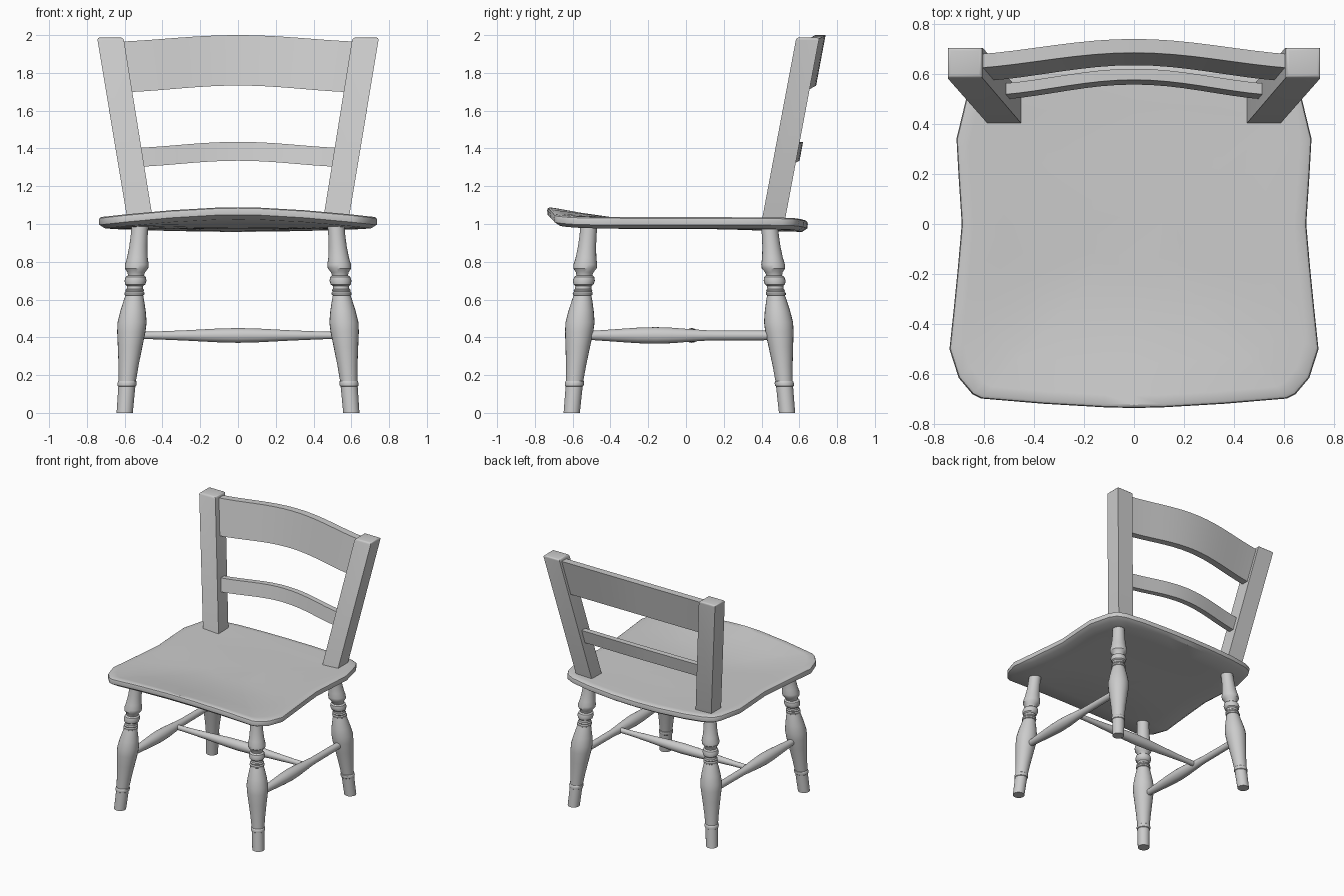
import bpy, bmesh, math
from mathutils import Vector

if "Cube" in bpy.data.objects:
    bpy.data.objects.remove(bpy.data.objects["Cube"])

X, Y, Z = Vector((1, 0, 0)), Vector((0, 1, 0)), Vector((0, 0, 1))


def finish(name, bm, angle=35):
    bmesh.ops.recalc_face_normals(bm, faces=bm.faces[:])
    me = bpy.data.meshes.new(name)
    bm.to_mesh(me)
    bm.free()
    ob = bpy.data.objects.new(name, me)
    bpy.context.collection.objects.link(ob)
    bpy.ops.object.select_all(action='DESELECT')
    ob.select_set(True)
    bpy.context.view_layer.objects.active = ob
    bpy.ops.object.shade_smooth_by_angle(angle=math.radians(angle))
    return ob


def bridge(bm, a, b):
    n = len(a)
    for i in range(n):
        bm.faces.new((a[i], a[(i + 1) % n], b[(i + 1) % n], b[i]))


def lathe(name, p0, p1, profile, u, v, sides=24):
    """Turned part from p0 to p1; profile holds (fraction along, radius)."""
    bm = bmesh.new()
    p0, p1 = Vector(p0), Vector(p1)
    rings = []
    for t, r in profile:
        c = p0.lerp(p1, t)
        rings.append([bm.verts.new(c + r * (math.cos(a) * u + math.sin(a) * v))
                      for a in (2 * math.pi * i / sides for i in range(sides))])
    for a, b in zip(rings, rings[1:]):
        bridge(bm, a, b)
    bm.faces.new(rings[0])
    bm.faces.new(rings[-1])
    return finish(name, bm)


# Seat: shaped outline, raised front lip, slight dish and drooping back edge
half = [(0, -.735), (.12, -.732), (.36, -.718), (.61, -.697), (.645, -.68), (.70, -.615),
        (.737, -.50), (.72, -.34), (.703, -.17), (.688, 0), (.70, .18), (.709, .34),
        (.668, .51), (.635, .565), (.57, .595), (.42, .622), (.2, .64), (0, .645)]
outline = half + [(-x, y) for x, y in half[-2:0:-1]]


def lift(x, y):
    front = max(0, (-y - .25) / .485) ** 1.3
    back = max(0, (y - .2) / .445)
    across = math.cos(math.pi / 2 * min(1, abs(x) / .75))
    return .054 * front * across - .018 * back * across


bm = bmesh.new()
rings = []
for s, z in [(.25, 1.023), (.5, 1.025), (.75, 1.030), (.93, 1.036), (.982, 1.036), (.995, 1.030),
             (1, 1.018), (.997, .995), (.955, .975), (.75, .973), (.5, .973), (.25, .973)]:
    ring = []
    for x, y in outline:
        px, py = x * s, -.03 + (y + .03) * s
        ring.append(bm.verts.new((px, py, z + lift(px, py))))
    rings.append(ring)
for a, b in zip(rings, rings[1:]):
    bridge(bm, a, b)
bm.faces.new(rings[0])
bm.faces.new(rings[-1])
finish("seat", bm)

# Turned legs, splayed outwards
leg_profile = [(0, .043), (.14, .045), (.143, .049), (.155, .051), (.167, .049), (.17, .046),
               (.25, .053), (.35, .065), (.43, .075), (.48, .077), (.54, .067), (.60, .053),
               (.622, .047), (.625, .052), (.635, .053), (.643, .047), (.650, .050), (.657, .043),
               (.672, .043), (.68, .053), (.70, .058), (.72, .053), (.728, .042), (.745, .047),
               (.765, .062), (.785, .063), (.82, .055), (.88, .048), (.94, .045), (1, .045)]
for sx, side in ((-1, "left"), (1, "right")):
    for end, y0, y1 in (("front", -.605, -.513), ("back", .535, .441)):
        lathe(f"{end}_{side}_leg", (sx * .60, y0, 0), (sx * .518, y1, 1.0), leg_profile, X, Y)

    # Side stretcher, swollen in front of its middle
    lathe(f"{side}_stretcher", (sx * .566, -.565, .41), (sx * .566, .497, .41),
          [(0, .021), (.06, .024), (.18, .033), (.29, .041), (.38, .044), (.46, .041),
           (.57, .032), (.64, .027), (1, .025)], X, Z, 20)

    # Leaning back post
    bm = bmesh.new()
    low = [bm.verts.new((sx * x, y, 1.0)) for x, y in ((.447, .398), (.582, .398), (.582, .52), (.447, .52))]
    top = [bm.verts.new((sx * x, y, 1.987)) for x, y in ((.606, .584), (.746, .584), (.746, .706), (.606, .706))]
    bridge(bm, low, top)
    bm.faces.new(low)
    cap = bm.faces.new(top)
    bmesh.ops.bevel(bm, geom=list(cap.edges), offset=.014, segments=3, profile=.5, affect='EDGES')
    finish(f"{side}_back_post", bm)

# Cross stretcher
lathe("cross_stretcher", (-.566, .03, .41), (.566, .03, .41),
      [(0, .019), (.1, .02), (.25, .027), (.4, .036), (.5, .039), (.6, .036),
       (.75, .027), (.9, .02), (1, .019)], Y, Z, 20)


# Back slats: bowed backwards and arched upwards
def slat(name, w_low, w_top, z_low, z_top, y_front, thick, lean, bow, arch, n=16):
    bm = bmesh.new()
    rings = []
    for i in range(n + 1):
        t = 2 * i / n - 1
        k = .5 + .5 * math.cos(math.pi * t * .85) - .05 * t * t
        y, dz = y_front + bow * k, arch * k
        rings.append([bm.verts.new(p) for p in (
            (t * w_low, y - lean, z_low + dz), (t * w_low, y - lean + thick, z_low + dz),
            (t * w_top, y + thick, z_top + dz), (t * w_top, y, z_top + dz))])
    for a, b in zip(rings, rings[1:]):
        bridge(bm, a, b)
    bm.faces.new(rings[0])
    bm.faces.new(rings[-1])
    finish(name, bm)


slat("top_slat", .58, .63, 1.698, 1.965, .622, .055, .05, .062, .035)
slat("lower_slat", .52, .53, 1.303, 1.403, .516, .044, .019, .06, .032)
